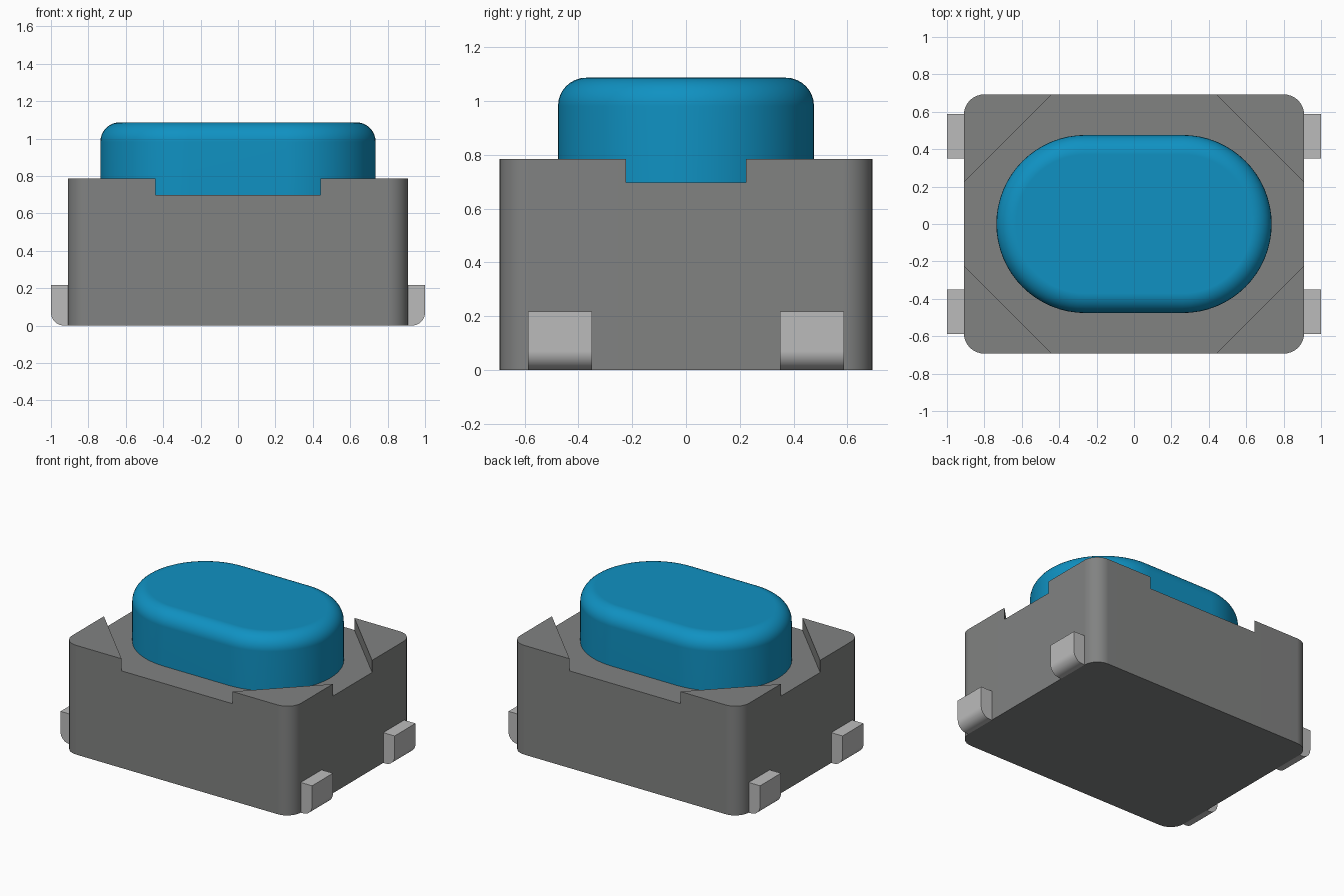
import bpy, bmesh
from math import sin, cos, pi, radians
from mathutils import Vector

if "Cube" in bpy.data.objects:
    bpy.data.objects.remove(bpy.data.objects["Cube"], do_unlink=True)


def material(name, rgb):
    m = bpy.data.materials.new(name)
    m.use_nodes = True
    m.diffuse_color = (*rgb, 1)
    m.node_tree.nodes["Principled BSDF"].inputs["Base Color"].default_value = (*rgb, 1)
    return m


GREY = material("housing grey", (0.22, 0.224, 0.222))
BLUE = material("button blue", (0.005, 0.285, 0.54))
METAL = material("terminal light grey", (0.50, 0.50, 0.50))


def arc(cx, cy, r, start, sweep, n):
    """Points on a circular arc, angles in degrees."""
    return [(cx + r * cos(radians(start + sweep * i / n)),
             cy + r * sin(radians(start + sweep * i / n))) for i in range(n + 1)]


def finish(bm, name, mat):
    bmesh.ops.recalc_face_normals(bm, faces=bm.faces)
    mesh = bpy.data.meshes.new(name)
    bm.to_mesh(mesh)
    bm.free()
    mesh.materials.append(mat)
    obj = bpy.data.objects.new(name, mesh)
    bpy.context.collection.objects.link(obj)
    bpy.ops.object.select_all(action="DESELECT")
    obj.select_set(True)
    bpy.context.view_layer.objects.active = obj
    bpy.ops.object.shade_smooth_by_angle(angle=radians(30))
    weighted = obj.modifiers.new("flat face normals", "WEIGHTED_NORMAL")
    weighted.keep_sharp = True
    return obj


def loft(bm, rings):
    """Skin closed rings of equal length and cap both ends."""
    loops = [[bm.verts.new(p) for p in ring] for ring in rings]
    n = len(loops[0])
    for a, b in zip(loops, loops[1:]):
        for i in range(n):
            j = (i + 1) % n
            bm.faces.new((a[i], a[j], b[j], b[i]))
    bm.faces.new(loops[0][::-1])
    bm.faces.new(loops[-1])
    return loops


# Housing: rounded box whose four corners rise above a recessed deck
HX, HY, R = 0.91, 0.693, 0.11
CUT = 0.47            # length of each raised corner along the walls
DECK, RIM = 0.698, 0.785
outline = []
for k, (sx, sy) in enumerate([(1, 1), (-1, 1), (-1, -1), (1, -1)]):
    side = (sx * HX, sy * (HY - CUT))
    front = (sx * (HX - CUT), sy * HY)
    ends = (side, front) if k % 2 == 0 else (front, side)
    outline += [ends[0], *arc(sx * (HX - R), sy * (HY - R), R, 90 * k, 90, 8), ends[1]]
bm = bmesh.new()
base, top = loft(bm, [[(x, y, z) for x, y in outline] for z in (0, DECK)])
step = len(outline) // 4
for k in range(4):
    a, b = top[k * step], top[(k + 1) * step - 1]
    face = next(f for f in a.link_faces if b in f.verts and abs(f.normal.z) >= 0
                and all(v.co.z > DECK - 1e-4 for v in f.verts))
    bmesh.utils.face_split(face, a, b)
corners = [f for f in bm.faces if len(f.verts) == step
           and all(v.co.z > DECK - 1e-4 for v in f.verts)]
raised = bmesh.ops.extrude_face_region(bm, geom=corners)["geom"]
bmesh.ops.translate(bm, vec=Vector((0, 0, RIM - DECK)),
                    verts=[g for g in raised if isinstance(g, bmesh.types.BMVert)])
bmesh.ops.delete(bm, geom=[f for f in corners if f.is_valid], context="FACES_ONLY")
finish(bm, "housing", GREY)

# Push button: stadium-shaped with a rounded top edge
HALF, RADIUS, FILLET, HEIGHT = 0.26, 0.476, 0.105, 1.087


def stadium(inset, z):
    r = RADIUS - inset
    pts = arc(HALF, 0, r, -90, 180, 32) + arc(-HALF, 0, r, 90, 180, 32)
    return [(x, y, z) for x, y in pts]


levels = [(0, DECK)]
for i in range(9):
    t = i / 8 * pi / 2
    levels.append((FILLET * (1 - cos(t)), HEIGHT - FILLET + FILLET * sin(t)))
bm = bmesh.new()
loft(bm, [stadium(inset, z) for inset, z in levels])
finish(bm, "push_button", BLUE)

# Terminals: four metal feet with a rounded lower outer edge
BEND = 0.07
profile = [(HX, 0.217), (HX, 0)] + arc(1 - BEND, BEND, BEND, -90, 90, 8) + [(1, 0.217)]
for sx, side in ((1, "left"), (-1, "right")):
    for sy, end in ((-1, "front"), (1, "back")):
        bm = bmesh.new()
        loft(bm, [[(sx * x, sy * y, z) for x, z in profile] for y in (0.35, 0.587)])
        finish(bm, f"terminal_{end}_{side}", METAL)
